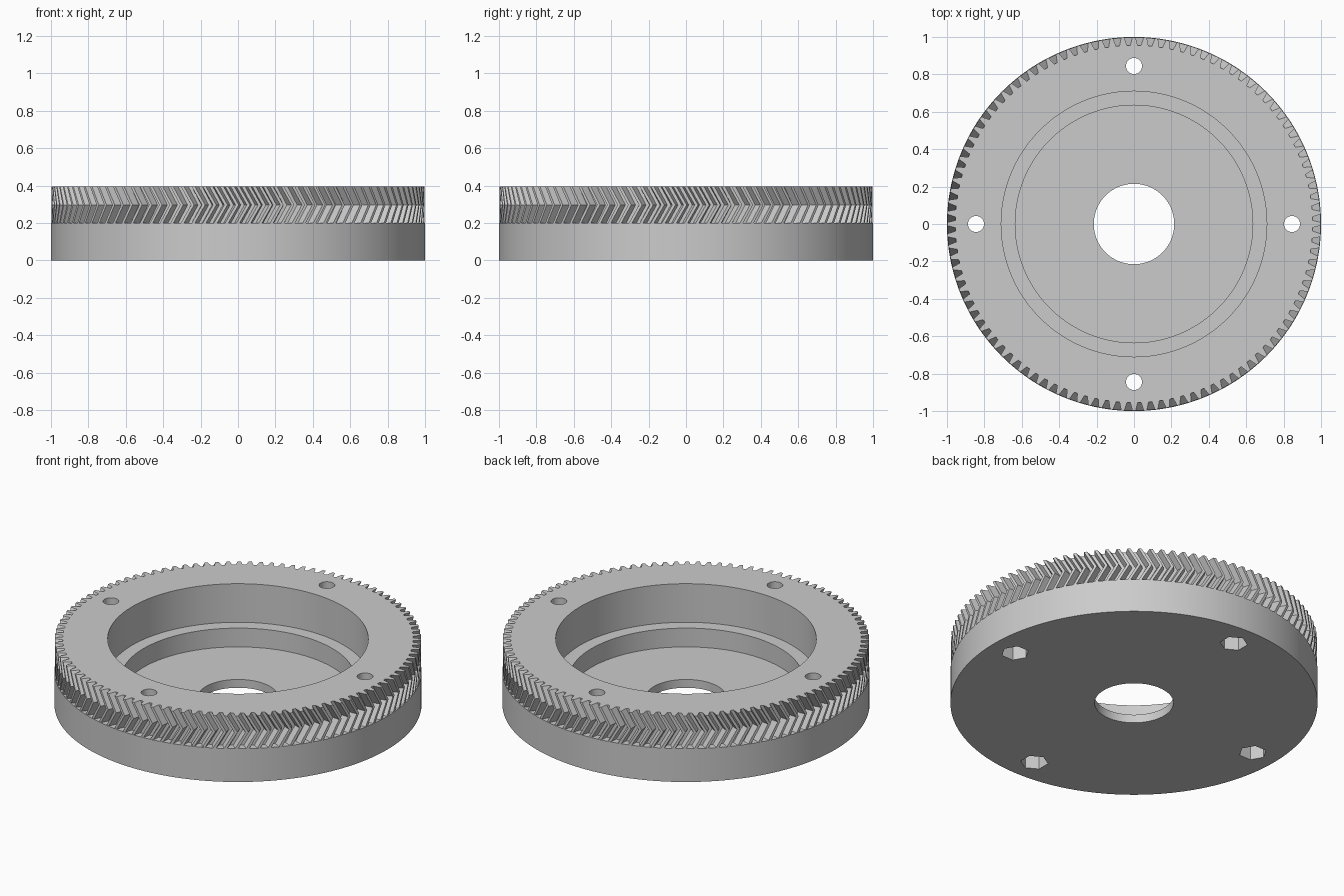
import bpy
import bmesh
from math import cos, sin, pi, tau, radians

cube = bpy.data.objects.get("Cube")
if cube:
    bpy.data.objects.remove(cube, do_unlink=True)

TEETH = 104
PITCH = tau / TEETH
TIP, ROOT = 0.998, 0.955
BASE_TOP, MIDDLE, TOP = 0.2, 0.297, 0.395
TWIST = 0.056

grey = bpy.data.materials.new("plain grey")
grey.use_nodes = True
colour = (0.6, 0.6, 0.6, 1)
grey.diffuse_color = colour
grey.node_tree.nodes["Principled BSDF"].inputs["Base Color"].default_value = colour


def loft(name, rings):
    """Closed solid through rings of equal point count, listed bottom to top."""
    bm = bmesh.new()
    loops = [[bm.verts.new(p) for p in ring] for ring in rings]
    n = len(loops[0])
    bm.faces.new(reversed(loops[0]))
    bm.faces.new(loops[-1])
    for low, high in zip(loops, loops[1:]):
        for i in range(n):
            j = (i + 1) % n
            bm.faces.new((low[i], low[j], high[j], high[i]))
    mesh = bpy.data.meshes.new(name)
    bm.to_mesh(mesh)
    bm.free()
    obj = bpy.data.objects.new(name, mesh)
    bpy.context.collection.objects.link(obj)
    return obj


# Tooth outline: (share of pitch from the tooth centre, radius)
half = [(0.14, TIP), (0.23, 0.978), (0.34, ROOT)]
tooth = [(-a, r) for a, r in reversed(half)] + half
outline = [((k + a) * PITCH + pi / 2, r) for k in range(TEETH) for a, r in tooth]


def toothed_ring(z, twist=0):
    return [(r * cos(a + twist), r * sin(a + twist), z) for a, r in outline]


def plain_ring(z):
    return [(cos(a), sin(a), z) for a, r in outline]


# Plain rim below, herringbone teeth above
gear = loft("herringbone_gear", [
    plain_ring(0), plain_ring(BASE_TOP),
    toothed_ring(BASE_TOP), toothed_ring(MIDDLE, TWIST), toothed_ring(TOP)])
gear.data.materials.append(grey)


def cut(radius, bottom, top, x=0, y=0, sides=96, turn=0):
    """Remove a prism or cylinder from the gear."""
    rings = [[(x + radius * cos(turn + tau * i / sides),
               y + radius * sin(turn + tau * i / sides), z) for i in range(sides)]
             for z in (bottom, top)]
    cutter = loft("cutter", rings)
    cutter.hide_render = True
    mod = gear.modifiers.new("cut", "BOOLEAN")
    mod.operation = "DIFFERENCE"
    mod.solver = "EXACT"
    mod.object = cutter
    bpy.context.view_layer.objects.active = gear
    bpy.ops.object.modifier_apply(modifier=mod.name)
    bpy.data.objects.remove(cutter, do_unlink=True)


# Stepped recess and central bore
cut(0.71, 0.163, 0.5)
cut(0.635, 0.05, 0.3)
cut(0.215, -0.1, 0.2)

# Bolt holes with hexagonal nut pockets underneath
for k in range(4):
    a = k * pi / 2
    x, y = 0.845 * cos(a), 0.845 * sin(a)
    cut(0.043, -0.1, 0.5, x, y, sides=32)
    cut(0.076, -0.1, 0.12, x, y, sides=6, turn=a)

bpy.ops.object.select_all(action="DESELECT")
gear.select_set(True)
bpy.context.view_layer.objects.active = gear
bpy.ops.object.shade_smooth_by_angle(angle=radians(25))
